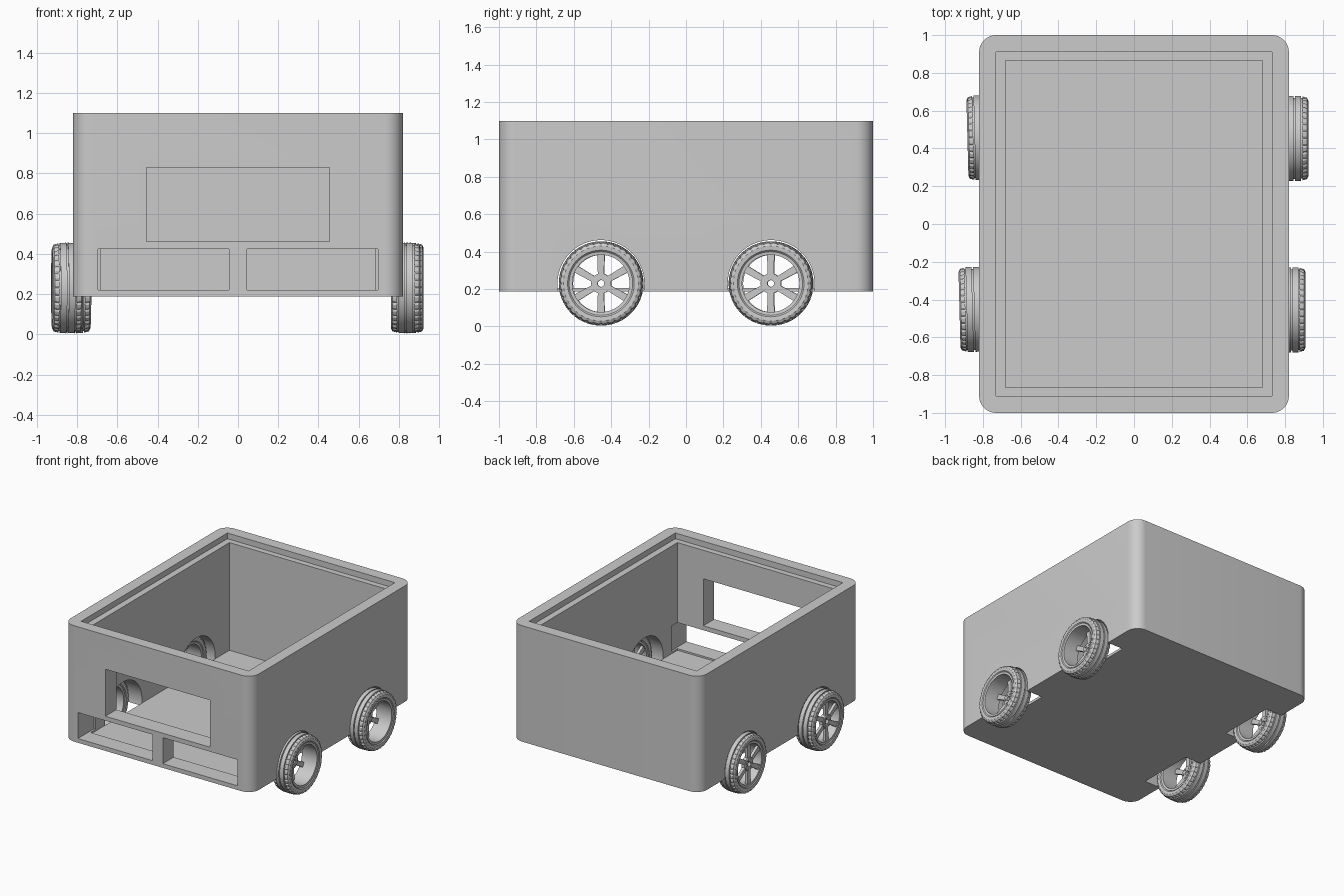
import bpy, bmesh
from math import sin, cos, pi, radians

cube = bpy.data.objects.get("Cube")
if cube:
    bpy.data.objects.remove(cube, do_unlink=True)

grey = bpy.data.materials.new("plain grey")
grey.use_nodes = True
GREY = (0.6, 0.6, 0.6, 1)
grey.diffuse_color = GREY
grey.node_tree.nodes["Principled BSDF"].inputs["Base Color"].default_value = GREY


def make_object(name, bm):
    bmesh.ops.recalc_face_normals(bm, faces=bm.faces)
    mesh = bpy.data.meshes.new(name)
    bm.to_mesh(mesh)
    bm.free()
    mesh.materials.append(grey)
    ob = bpy.data.objects.new(name, mesh)
    bpy.context.collection.objects.link(ob)
    return ob


def activate(ob):
    bpy.ops.object.select_all(action='DESELECT')
    ob.select_set(True)
    bpy.context.view_layer.objects.active = ob


def box(name, lo, hi, corner=0):
    """Box between two corners, with optionally rounded upright edges."""
    bm = bmesh.new()
    bmesh.ops.create_cube(bm, size=1)
    for v in bm.verts:
        v.co = [(a + b) / 2 + c * (b - a) for a, b, c in zip(lo, hi, v.co)]
    if corner:
        upright = [e for e in bm.edges if abs(e.verts[0].co.z - e.verts[1].co.z) > 0.01]
        bmesh.ops.bevel(bm, geom=upright, offset=corner, segments=10,
                        profile=0.5, affect='EDGES')
    return make_object(name, bm)


def lathe(bm, profile, steps, notch=None):
    """Spin a closed (x, radius) profile round the x axis."""
    rings = []
    for i in range(steps):
        a = 2 * pi * i / steps
        ring = []
        for k, (x, r) in enumerate(profile):
            if notch:
                r = notch(i, k, r)
            ring.append(bm.verts.new((x, r * cos(a), r * sin(a))))
        rings.append(ring)
    n = len(profile)
    for i in range(steps):
        p, q = rings[i], rings[(i + 1) % steps]
        for k in range(n):
            bm.faces.new((p[k], p[(k + 1) % n], q[(k + 1) % n], q[k]))


def cut(target, cutter):
    mod = target.modifiers.new("cut", 'BOOLEAN')
    mod.operation = 'DIFFERENCE'
    mod.solver = 'EXACT'
    mod.object = cutter
    activate(target)
    bpy.ops.object.modifier_apply(modifier=mod.name)
    bpy.data.objects.remove(cutter, do_unlink=True)


# Open body: rounded box, deep pocket, stepped lip
body = box("body", (-0.82, -1, 0.187), (0.82, 1, 1.1), 0.09)
cut(body, box("pocket", (-0.68, -0.865, 0.207), (0.68, 0.865, 1.3)))
cut(body, box("lip_step", (-0.73, -0.91, 1.055), (0.73, 0.91, 1.3)))

# Openings in the front wall
cut(body, box("upper_opening", (-0.455, -1.1, 0.46), (0.455, -0.8, 0.83)))
for s in (-1, 1):
    x0, x1 = sorted((s * 0.045, s * 0.695))
    cut(body, box("lower_opening", (x0, -1.1, 0.22), (x1, -0.8, 0.425)))

# Wheel arches through the side walls
for sx in (-1, 1):
    for sy in (-1, 1):
        bm = bmesh.new()
        x0, x1 = sorted((sx * 0.679, sx * 0.9))
        lathe_ring = []
        for x in (x0, x1):
            lathe_ring.append([bm.verts.new((x, sy * 0.455 + 0.232 * cos(2 * pi * i / 64),
                                             0.23 + 0.232 * sin(2 * pi * i / 64)))
                               for i in range(64)])
        a, b = lathe_ring
        bm.faces.new(a)
        bm.faces.new(b)
        for i in range(64):
            j = (i + 1) % 64
            bm.faces.new((a[i], a[j], b[j], b[i]))
        cut(body, make_object("arch", bm))
activate(body)
bpy.ops.object.shade_smooth_by_angle(angle=radians(30))

# Tyre section: rounded shoulders and three grooves
half = [(-0.058, 0.163), (-0.072, 0.178), (-0.074, 0.200), (-0.066, 0.216),
        (-0.043, 0.222), (-0.043, 0.213), (-0.036, 0.213), (-0.036, 0.224),
        (-0.004, 0.225), (-0.004, 0.215)]
tyre_profile = half + [(-x, r) for x, r in reversed(half)]
shoulder = (3, 4, len(tyre_profile) - 4, len(tyre_profile) - 5)


def tread(i, k, r):
    return r - 0.006 if k in shoulder and i % 4 == 0 else r


# Rim barrel with a flange at each end
rim_half = [(-0.066, 0.153), (-0.068, 0.170), (-0.060, 0.170), (-0.054, 0.164)]
rim_profile = rim_half + [(-x, r) for x, r in reversed(rim_half)]


def add_block(bm, x0, x1, r0, r1, w0, w1, angle):
    """Radial bar, tapering from width w0 to w1."""
    vs = []
    for x in (x0, x1):
        for r, w in ((r0, -w0), (r0, w0), (r1, w1), (r1, -w1)):
            y, z = w / 2, r
            vs.append(bm.verts.new((x, y * cos(angle) - z * sin(angle),
                                    y * sin(angle) + z * cos(angle))))
    for f in ((0, 1, 2, 3), (4, 5, 6, 7), (0, 1, 5, 4), (1, 2, 6, 5), (2, 3, 7, 6), (3, 0, 4, 7)):
        bm.faces.new([vs[i] for i in f])


def wheel(name, x, y, turn):
    tyre = bmesh.new()
    lathe(tyre, tyre_profile, 144, tread)
    rim = bmesh.new()
    lathe(rim, rim_profile, 72)
    spokes = bmesh.new()
    # Spokes and hub sit at the -x face of each wheel
    for i in range(6):
        add_block(spokes, -0.060, -0.038, 0.04, 0.158, 0.032, 0.040, i * pi / 3)
    hub = bmesh.new()
    lathe(hub, [(-0.062, 0.018), (-0.064, 0.048), (-0.058, 0.054),
                (-0.030, 0.054), (-0.030, 0.018)], 36)
    # Wheel nuts on both hub faces
    for i in range(6):
        a = i * pi / 3 + pi / 6
        add_block(hub, -0.068, -0.024, 0.030, 0.042, 0.012, 0.012, a)
    for part, bm in (("tyre", tyre), ("rim", rim), ("spokes", spokes), ("hub", hub)):
        ob = make_object(name + "_" + part, bm)
        ob.location = (x, y, 0.23)
        ob.rotation_euler = (0, 0, radians(turn))
        activate(ob)
        bpy.ops.object.shade_smooth_by_angle(angle=radians(30))


wheel("front_right_wheel", -0.850, -0.452, 1.5)
wheel("back_right_wheel", -0.808, 0.457, 1.5)
wheel("front_left_wheel", 0.834, -0.455, 0)
wheel("back_left_wheel", 0.849, 0.453, 0)
